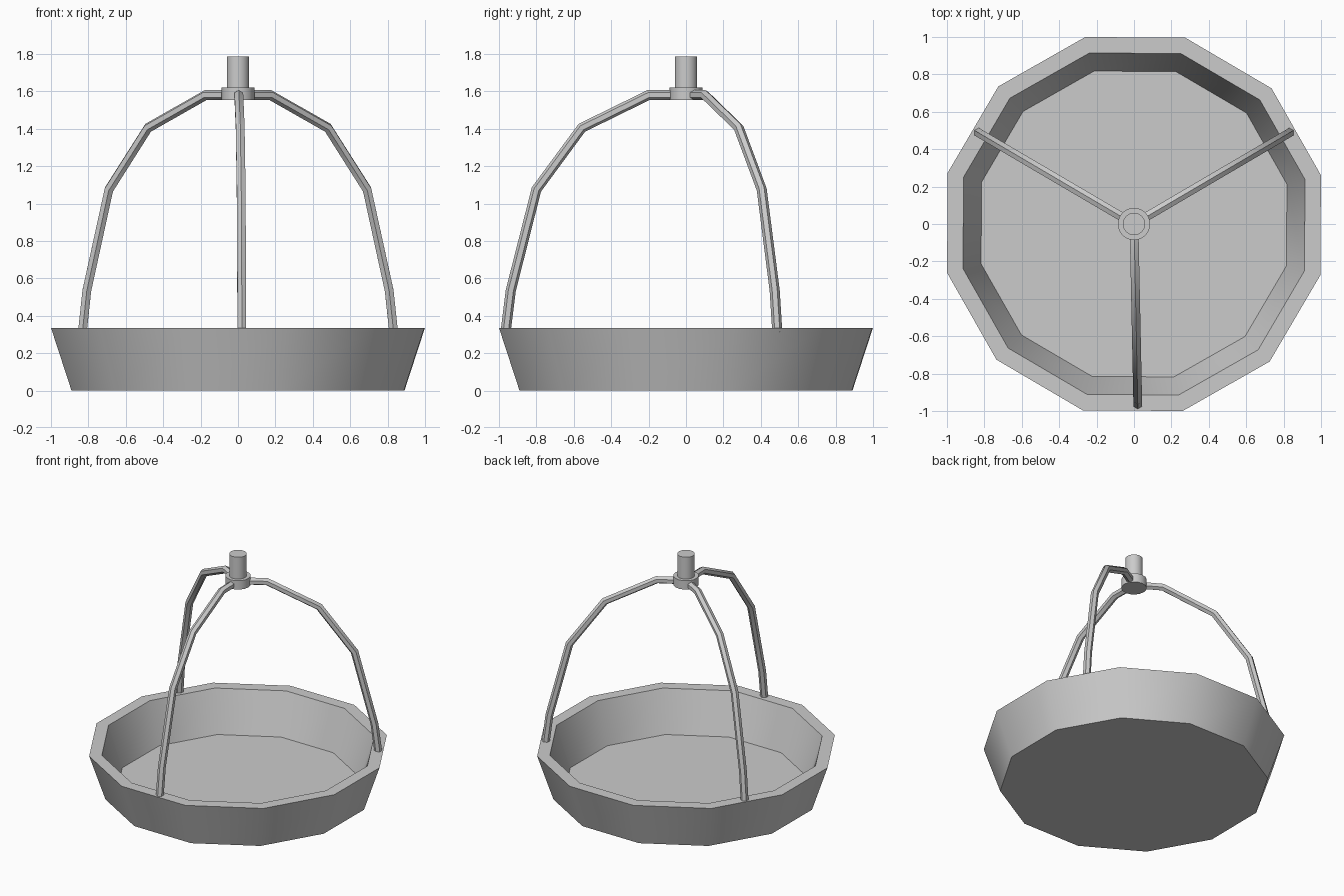
import bpy, bmesh
from math import sin, cos, pi, radians
from mathutils import Vector

cube = bpy.data.objects.get("Cube")
if cube:
    bpy.data.objects.remove(cube, do_unlink=True)

GREY = (0.6, 0.6, 0.6, 1)
metal = bpy.data.materials.new("light grey metal")
metal.use_nodes = True
metal.diffuse_color = GREY
metal.node_tree.nodes["Principled BSDF"].inputs["Base Color"].default_value = GREY


def finish(bm, name, angle):
    """Turn a bmesh into a smooth-shaded object that keeps its sharp edges."""
    bmesh.ops.recalc_face_normals(bm, faces=bm.faces)
    mesh = bpy.data.meshes.new(name)
    bm.to_mesh(mesh)
    bm.free()
    mesh.materials.append(metal)
    obj = bpy.data.objects.new(name, mesh)
    bpy.context.collection.objects.link(obj)
    bpy.ops.object.select_all(action='DESELECT')
    obj.select_set(True)
    bpy.context.view_layer.objects.active = obj
    bpy.ops.object.shade_smooth_by_angle(angle=radians(angle))
    return obj


def skin(bm, rings):
    """Bridge successive rings of points and cap both ends."""
    rings = [[bm.verts.new(p) for p in ring] for ring in rings]
    for a, b in zip(rings, rings[1:]):
        for i in range(len(a)):
            j = (i + 1) % len(a)
            bm.faces.new((a[i], a[j], b[j], b[i]))
    bm.faces.new(rings[0])
    bm.faces.new(rings[-1])


def lathe(name, profile, sides, turn=0.0):
    """Revolve (radius, height) pairs about the z axis."""
    bm = bmesh.new()
    angles = [radians(turn) + 2 * pi * i / sides for i in range(sides)]
    skin(bm, [[(r * cos(a), r * sin(a), z) for a in angles] for r, z in profile])
    return finish(bm, name, 40)


def arm(name, path, azimuth, radius=0.027, sides=6):
    """Sweep a mitred tube along a (radius, height) path in a vertical plane."""
    a = radians(azimuth)
    out, side, up = Vector((cos(a), sin(a), 0)), Vector((-sin(a), cos(a), 0)), Vector((0, 0, 1))
    pts = [out * r + up * z for r, z in path]
    rings = []
    for i, p in enumerate(pts):
        before = (p - pts[max(i - 1, 0)]).normalized()
        after = (pts[min(i + 1, len(pts) - 1)] - p).normalized()
        across = side.cross((before + after).normalized())
        rings.append([p + radius * (side * cos(t) + across * sin(t))
                      for t in (2 * pi * (k + 0.5) / sides for k in range(sides))])
    bm = bmesh.new()
    skin(bm, rings)
    return finish(bm, name, 40)


# Twelve-sided dish with a thick sloping wall
lathe("dish", [(0.92, 0), (1.033, 0.335), (0.945, 0.335), (0.845, 0.03)], 12, 14.6)

# Hub and hanging post
lathe("hub_disc", [(0.087, 1.553), (0.087, 1.62)], 16)
lathe("hanging_post", [(0.06, 1.6), (0.06, 1.785)], 24)

# Three bent support arms
ARM_PATH = [(0.05, 1.58), (0.2, 1.58), (0.557, 1.405), (0.8, 1.075), (0.937, 0.535), (0.965, 0.31)]
for label, azimuth in (("front", -88.8), ("left", 30.4), ("right", 149.6)):
    arm(label + "_arm", ARM_PATH, azimuth)
